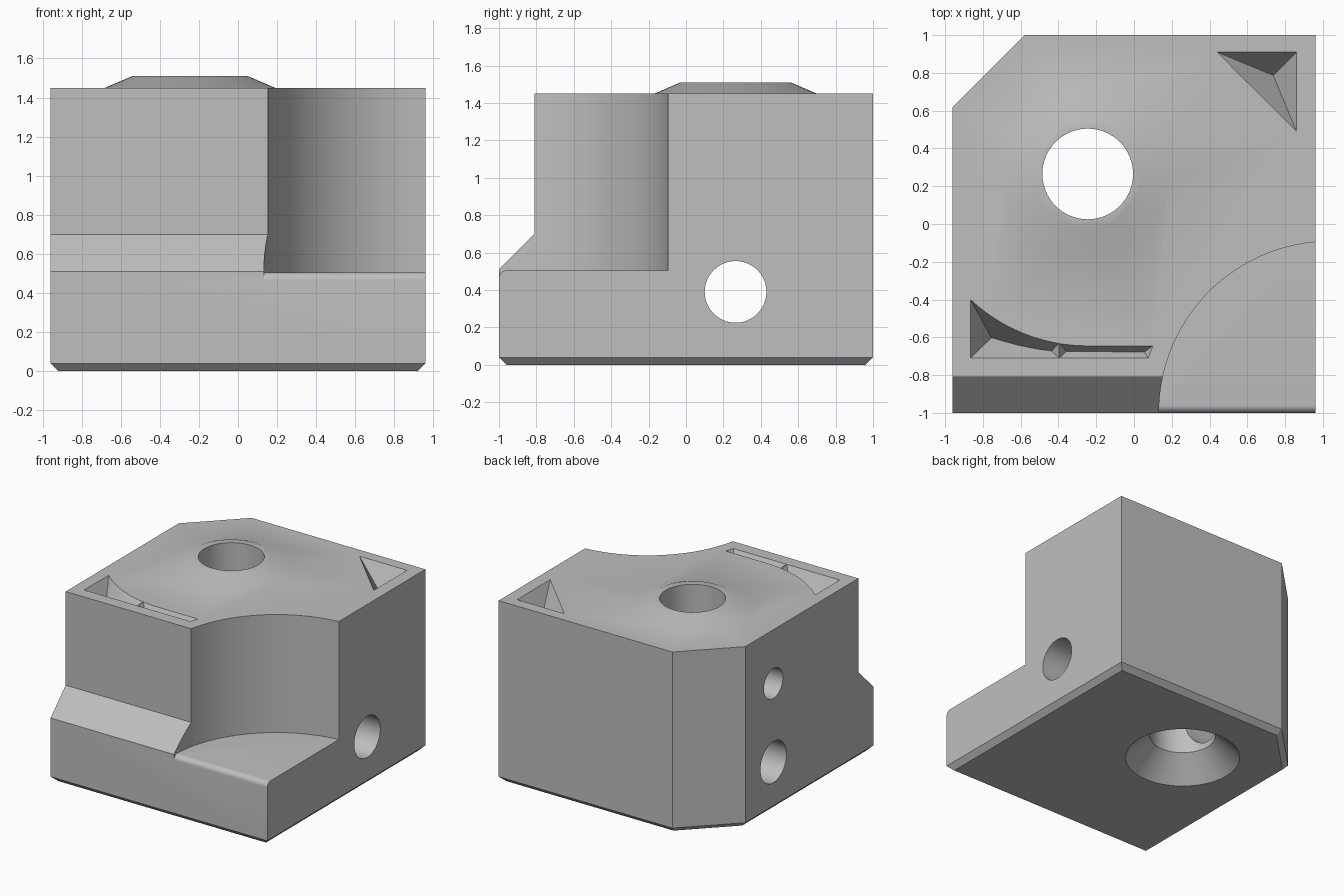
import bpy, bmesh, math
from mathutils import Matrix

if "Cube" in bpy.data.objects:
    bpy.data.objects.remove(bpy.data.objects["Cube"], do_unlink=True)

TOP = 1.45
HOLE = (-0.245, 0.265)      # axis of the vertical bore
SWEEP = (1.04, -1.0)        # axis of the big corner cut
SWEEP_R = 0.908
DRAFT = math.sqrt(3)        # pocket walls drop this much per unit of inset

grey = bpy.data.materials.new("plain_grey")
grey.use_nodes = True
colour = (0.52, 0.52, 0.52, 1)
grey.diffuse_color = colour
grey.node_tree.nodes["Principled BSDF"].inputs["Base Color"].default_value = colour


def finish(name, bm):
    bmesh.ops.recalc_face_normals(bm, faces=bm.faces)
    mesh = bpy.data.meshes.new(name)
    bm.to_mesh(mesh)
    bm.free()
    mesh.materials.append(grey)
    obj = bpy.data.objects.new(name, mesh)
    bpy.context.collection.objects.link(obj)
    return obj


def loft(name, rings):
    """Closed solid through rings of equal point count."""
    bm = bmesh.new()
    loops = [[bm.verts.new(p) for p in ring] for ring in rings]
    for a, b in zip(loops, loops[1:]):
        for i in range(len(a)):
            j = (i + 1) % len(a)
            bm.faces.new((a[i], a[j], b[j], b[i]))
    bm.faces.new(loops[0])
    bm.faces.new(loops[-1])
    return finish(name, bm)


def flat(points, z):
    return [(x, y, z) for x, y in points]


def circle(centre, r, n):
    return [(centre[0] + r * math.cos(2 * math.pi * i / n),
             centre[1] + r * math.sin(2 * math.pi * i / n)) for i in range(n)]


def turned(name, centre, profile, n=64):
    return loft(name, [flat(circle(centre, r, n), z) for r, z in profile])


def along_x(name, outline, x0, x1):
    return loft(name, [[(x, y, z) for y, z in outline] for x in (x0, x1)])


def combine(body, tool, operation="DIFFERENCE"):
    mod = body.modifiers.new(tool.name, "BOOLEAN")
    mod.operation, mod.solver, mod.object = operation, "EXACT", tool
    bpy.context.view_layer.objects.active = body
    bpy.ops.object.modifier_apply(modifier=mod.name)
    bpy.data.objects.remove(tool, do_unlink=True)


def pocket(name, rim, spine, depths):
    """Tapered pocket: straight above the top, hull of rim and spine below it."""
    bm = bmesh.new()
    upper = [bm.verts.new((x, y, TOP + 0.1)) for x, y in rim]
    lower = [bm.verts.new((x, y, TOP)) for x, y in rim]
    low = [bm.verts.new((x, y, TOP - d)) for (x, y), d in zip(spine, depths)]
    n = len(rim)
    bm.faces.new(upper)
    # each rim edge falls to the spine point assigned to its ends
    owner = [min(range(len(low)), key=lambda k: abs(spine[k][0] - x)) for x, y in rim]
    for i in range(n):
        j = (i + 1) % n
        bm.faces.new((upper[i], upper[j], lower[j], lower[i]))
        a, b = low[owner[i]], low[owner[j]]
        bm.faces.new((lower[i], lower[j], b))
        if a is not b:
            bm.faces.new((lower[i], b, a))
    return finish(name, bm)


# Main block with cut corner and chamfered foot
plan = [(-0.96, -1), (0.96, -1), (0.96, 1), (-0.58, 1), (-0.96, 0.62)]
foot = [(-0.92, -0.96), (0.92, -0.96), (0.92, 0.96), (-0.563, 0.96), (-0.92, 0.603)]
block = loft("block", [flat(foot, 0), flat(plan, 0.04), flat(plan, TOP)])

# Low conical boss around the bore
combine(block, turned("boss", HOLE, [(0.435, TOP - 0.1), (0.435, TOP), (0.295, 1.51)]), "UNION")

# Front step with a sloping shoulder
combine(block, along_x("front_step", [(-1.1, 0.41), (-0.81, 0.7), (-0.81, 1.7), (-1.1, 1.7)], -1.2, 1.2))

# Round corner cut and the soft front edge of its floor
combine(block, turned("corner_sweep", SWEEP, [(SWEEP_R, 0.505), (SWEEP_R, 1.7)], 128))
edge = [(-0.96 - 0.04 * math.cos(t), 0.465 + 0.04 * math.sin(t))
        for t in (math.pi / 2 * i / 8 for i in range(9))]
combine(block, along_x("floor_edge", [(-1.1, 0.465)] + edge + [(-0.96, 0.6), (-1.1, 0.6)], 0.133, 1.2))

# Countersunk vertical bore
combine(block, turned("bore", HOLE, [(0.52, -0.1), (0.24, 0.18), (0.24, 1.7)]))

# Cross holes: a full-width lower one and an upper one from the right side
for name, r, z, x1 in (("lower_cross_hole", 0.165, 0.39, 1.2), ("upper_cross_hole", 0.12, 1.02, HOLE[0])):
    combine(block, along_x(name, circle((HOLE[1], z), r, 48), -1.2, x1))

# Triangular pocket in the back corner
combine(block, pocket("corner_pocket", [(0.44, 0.91), (0.86, 0.91), (0.86, 0.49)],
                      [(0.737, 0.787)], [0.123 * DRAFT]))

# Curved pocket, its upper rim concentric with the bore
def rim_arc(x):
    return (x, HOLE[1] - math.sqrt(0.91 ** 2 - (x - HOLE[0]) ** 2))

wide = [rim_arc(-0.865 + 0.467 * i / 12) for i in range(13)]
combine(block, pocket("curved_pocket", wide + [(-0.398, -0.71), (-0.865, -0.71)],
                      [(-0.755, -0.602), (-0.62, -0.64), (-0.52, -0.661), (-0.436, -0.672)],
                      [d * DRAFT for d in (0.108, 0.07, 0.049, 0.038)]))

# Narrow pocket beside it
slot = [rim_arc(-0.394 + 0.149 * i / 4) for i in range(5)]
combine(block, pocket("slot_pocket", slot + [(0.1, -0.645), (0.075, -0.71), (-0.394, -0.71)],
                      [(-0.357, -0.674), (0.055, -0.678)], [0.035 * DRAFT, 0.033 * DRAFT]))

# Smooth curved walls, keep hard edges
block.data.materials.clear()
block.data.materials.append(grey)
for face in block.data.polygons:
    face.material_index = 0
bpy.ops.object.select_all(action="DESELECT")
block.select_set(True)
bpy.context.view_layer.objects.active = block
bpy.ops.object.shade_smooth_by_angle(angle=math.radians(30))
